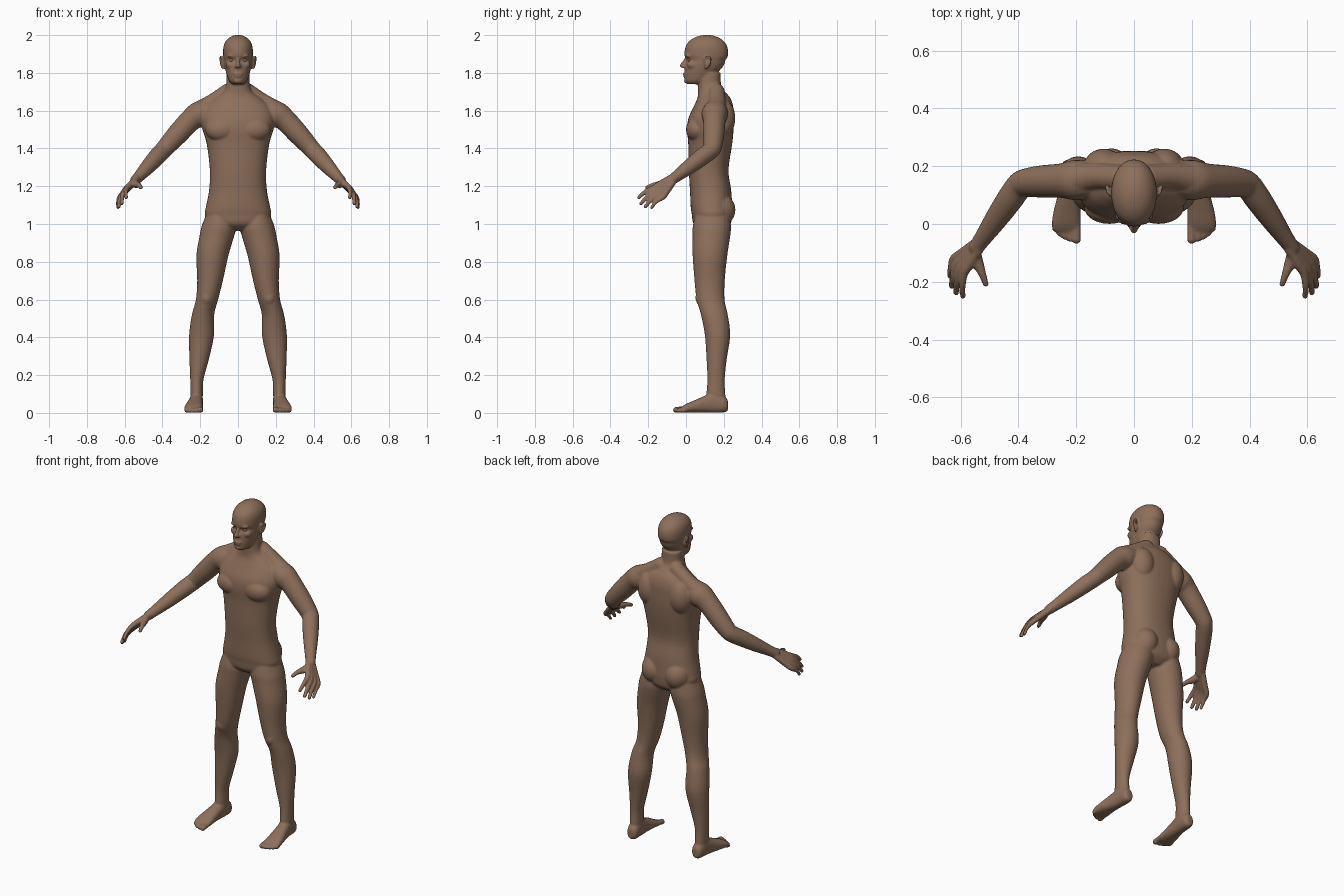
import bpy, bmesh, math
from mathutils import Vector, Matrix

bm = bmesh.new()
X, Y, Z = Vector((1, 0, 0)), Vector((0, 1, 0)), Vector((0, 0, 1))


def spline(rows, steps=4):
    # Catmull-Rom through every row of numbers
    out = []
    for i in range(len(rows) - 1):
        p0, p1, p2 = rows[max(i - 1, 0)], rows[i], rows[i + 1]
        p3 = rows[min(i + 2, len(rows) - 1)]
        for k in range(steps):
            t = k / steps
            out.append([0.5 * (2 * b + (c - a) * t + (2 * a - 5 * b + 4 * c - d) * t * t
                               + (3 * b - a - 3 * c + d) * t ** 3)
                        for a, b, c, d in zip(p0, p1, p2, p3)])
    return out + [list(rows[-1])]


def loft(rows, axes=None, s=1, p=2.0, n=28):
    # rows: x, y, z, half-width, half-depth
    path = spline(rows)
    rings = []
    for i, (x, y, z, a, b) in enumerate(path):
        if axes:
            u, v = axes
        else:
            t = Vector(path[min(i + 1, len(path) - 1)][:3]) - Vector(path[max(i - 1, 0)][:3])
            u = (X - t * (X.dot(t) / t.dot(t))).normalized()
            v = t.normalized().cross(u)
        ring = []
        for k in range(n):
            c, d = math.cos(2 * math.pi * k / n), math.sin(2 * math.pi * k / n)
            q = (Vector((x, y, z)) + u * a * math.copysign(abs(c) ** (2 / p), c)
                 + v * b * math.copysign(abs(d) ** (2 / p), d))
            ring.append(bm.verts.new((q.x * s, q.y, q.z)))
        rings.append(ring)
    for r0, r1 in zip(rings, rings[1:]):
        for k in range(n):
            bm.faces.new((r0[k], r0[(k + 1) % n], r1[(k + 1) % n], r1[k]))
    bm.faces.new(rings[0])
    bm.faces.new(rings[-1])


def blob(c, r, s=1, target=None):
    m = Matrix.Translation((c[0] * s, c[1], c[2])) @ Matrix.Diagonal((*r, 1))
    bmesh.ops.create_uvsphere(target or bm, u_segments=24, v_segments=16, radius=1, matrix=m)


def tube(pts, s=1):
    # round limb through points x, y, z, radius with round ends
    loft([(x, y, z, r, r) for x, y, z, r in pts], None, s, n=20)
    for q in (pts[0], pts[-1]):
        blob(q[:3], (q[3],) * 3, s)


# torso and neck: z, centre y, half-width, half-depth
torso = [(.965, .14, .05, .06), (1.0, .138, .15, .098), (1.05, .138, .176, .107),
         (1.09, .135, .17, .11), (1.18, .13, .153, .109), (1.285, .12, .149, .105),
         (1.42, .128, .165, .116), (1.5, .129, .188, .123), (1.56, .133, .195, .12),
         (1.62, .145, .175, .105), (1.665, .148, .125, .088), (1.695, .138, .082, .074),
         (1.73, .125, .064, .062), (1.8, .125, .06, .058)]
loft([(0, y, z, a, b) for z, y, a, b in torso], (X, Y), p=2.3, n=40)

# head: z, centre y, half-width, half-depth
head = [(1.74, .05, .028, .042), (1.755, .059, .046, .064), (1.785, .07, .058, .078),
        (1.82, .089, .068, .096), (1.845, .099, .073, .103), (1.868, .107, .075, .102),
        (1.89, .107, .078, .115), (1.93, .108, .078, .113), (1.96, .108, .07, .099),
        (1.984, .109, .05, .07), (1.997, .11, .025, .035), (2.001, .11, .006, .008)]
loft([(0, y, z, a, b) for z, y, a, b in head], (X, Y), p=2.1, n=40)

# nose, lips, chin
tube([(0, .004, 1.882, .008), (0, -.008, 1.86, .009), (0, -.021, 1.838, .0125)])
blob((0, -.004, 1.794), (.025, .0125, .007))
blob((0, -.002, 1.781), (.021, .0125, .007))
blob((0, .009, 1.758), (.024, .02, .016))

leg = [(1.06, .095, .14, .07, .09), (.99, .1, .137, .092, .101), (.94, .111, .135, .092, .1),
       (.835, .135, .127, .085, .092), (.70, .148, .125, .068, .08), (.6, .164, .13, .059, .074),
       (.52, .185, .15, .059, .071), (.41, .193, .167, .066, .067), (.28, .206, .162, .051, .053),
       (.175, .218, .159, .035, .046), (.10, .219, .158, .033, .05), (.05, .219, .16, .032, .05)]
foot = [(.218, .222, .04, .018, .026), (.218, .205, .045, .032, .042),
        (.22, .15, .055, .036, .054), (.225, .10, .046, .039, .045),
        (.231, .05, .035, .046, .034), (.235, 0, .024, .05, .023), (.236, -.025, .017, .043, .014)]
toes = [(.199, -.053, .016), (.222, -.05, .0125), (.241, -.042, .012),
        (.258, -.031, .0115), (.273, -.016, .011)]
arm = [(.13, .155, 1.6, .06), (.2, .152, 1.582, .07), (.25, .15, 1.55, .06), (.32, .147, 1.475, .056),
       (.37, .143, 1.42, .05), (.395, .133, 1.392, .047), (.43, .085, 1.355, .046),
       (.475, .02, 1.305, .04), (.52, -.045, 1.256, .031), (.545, -.08, 1.23, .027)]
# fingers: knuckle, tip
fingers = [((.588, -.172, 1.192), (.592, -.25, 1.14)), ((.602, -.16, 1.176), (.615, -.238, 1.108)),
           ((.614, -.143, 1.158), (.63, -.215, 1.092)), ((.625, -.122, 1.142), (.636, -.183, 1.086))]

for s in (1, -1):
    # legs, feet, toes
    loft([(x, y, z, a, b) for z, x, y, a, b in leg], (X, Y), s)
    loft(foot, (X, Z), s, p=2.3)
    for x, y, r in toes:
        tube([(x, .01, .024, r), (x, y + .025, .02, r * .9), (x, y, r, r)], s)
    blob((.166, .085, .61), (.034, .035, .045), s)
    # trapezius, arms, hands
    tube([(.05, .16, 1.7, .045), (.13, .165, 1.645, .046), (.2, .155, 1.595, .058)], s)
    tube(arm, s)
    wrist = Vector((.545, -.08, 1.23))
    for i, (k, t) in enumerate(fingers):
        k, t = Vector(k), Vector(t)
        w = wrist + (k - Vector((.607, -.149, 1.167))) * .4
        mid = k.lerp(t, .5) + Vector((.004, -.004, .005))
        r = .0105 if i == 3 else .012
        tube([(*w, .017), (*w.lerp(k, .6), .0165), (*k, .0145), (*mid, r), (*t, r * .85)], s)
    tube([(.55, -.1, 1.22, .021), (.54, -.135, 1.21, .02), (.524, -.175, 1.205, .0135),
          (.513, -.208, 1.193, .0105)], s)
    # chest, shoulder blades, buttocks
    blob((.085, .058, 1.5), (.088, .058, .065), s)
    blob((.105, .195, 1.56), (.07, .066, .1), s)
    blob((.078, .17, 1.075), (.078, .092, .09), s)
    # cheeks, brows, nostrils, ears
    blob((.04, .032, 1.842), (.026, .027, .022), s)
    blob((.03, .013, 1.89), (.028, .016, .008), s)
    blob((.011, -.009, 1.834), (.009, .011, .008), s)
    blob((.08, .112, 1.853), (.011, .016, .03), s)
    tube([(.08, .098, 1.865, .005), (.089, .105, 1.883, .006), (.093, .122, 1.885, .006),
          (.093, .13, 1.865, .006), (.088, .118, 1.838, .006), (.08, .104, 1.824, .006)], s)

skin = bpy.data.materials.new("skin")
skin.diffuse_color = (.27, .16, .105, 1)


def make(name, b):
    bmesh.ops.recalc_face_normals(b, faces=b.faces)
    for f in b.faces:
        f.smooth = True
    me = bpy.data.meshes.new(name)
    b.to_mesh(me)
    b.free()
    me.materials.append(skin)
    ob = bpy.data.objects.new(name, me)
    bpy.context.collection.objects.link(ob)
    return ob


# fuse all parts into one smooth skin
body = make("body", bm)
fuse = body.modifiers.new("fuse", 'REMESH')
fuse.mode = 'VOXEL'
fuse.voxel_size = .0052
fuse.use_smooth_shade = True
soft = body.modifiers.new("soften", 'SMOOTH')
soft.factor = .5
soft.iterations = 6

# eyes
for s, name in ((1, "left_eye"), (-1, "right_eye")):
    eb = bmesh.new()
    blob((.032, .021, 1.868), (.014, .012, .01), s, eb)
    make(name, eb)
